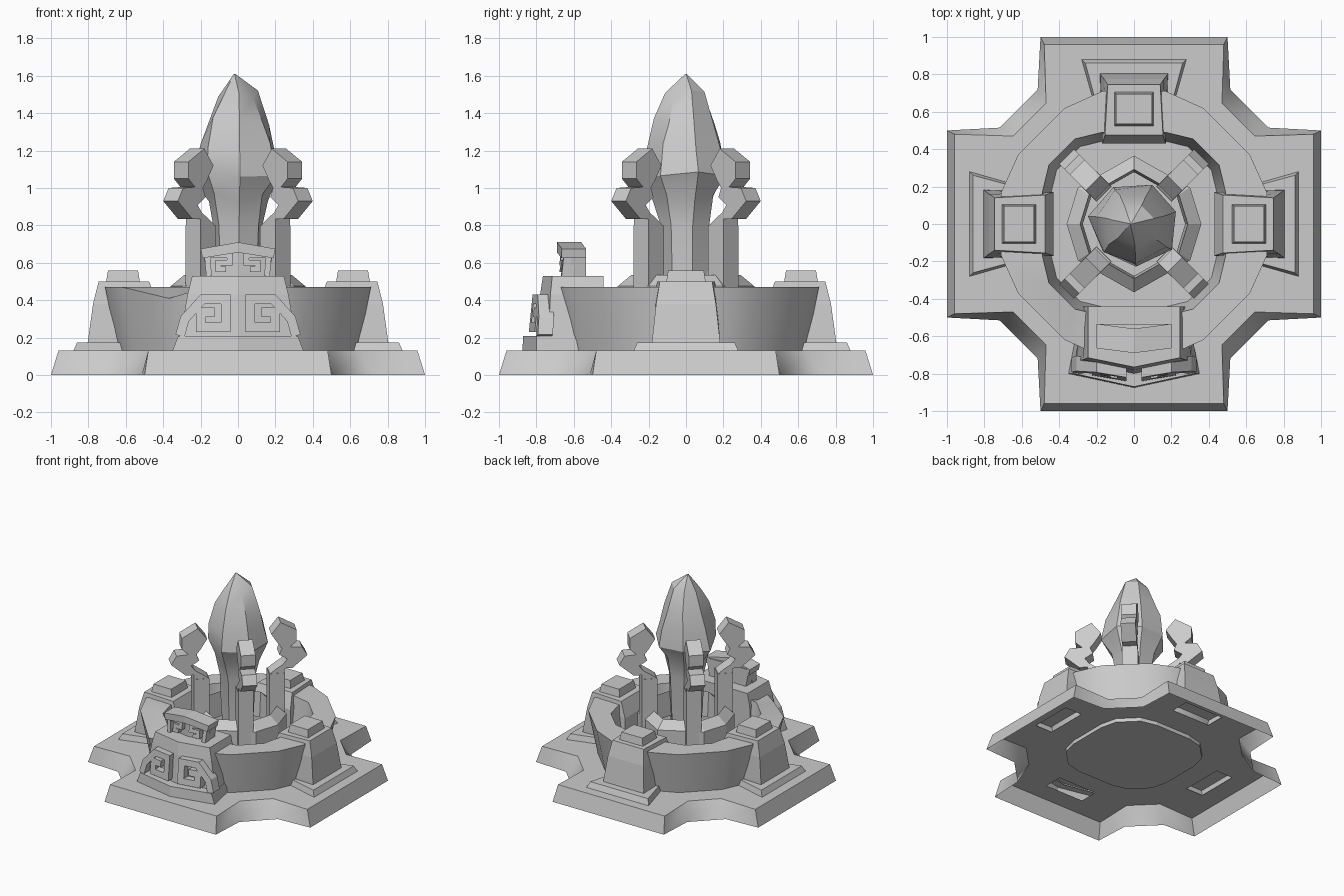
import bpy, bmesh, math, random
from mathutils import Matrix, Vector

if "Cube" in bpy.data.objects:
    bpy.data.objects.remove(bpy.data.objects["Cube"])

random.seed(4)
stone = bpy.data.materials.new("grey_stone")
stone.diffuse_color = (0.6, 0.6, 0.6, 1)
stone.use_nodes = True
stone.node_tree.nodes["Principled BSDF"].inputs["Base Color"].default_value = stone.diffuse_color


def finish(name, bm, smooth=None, rot=0.0):
    if rot:
        bm.transform(Matrix.Rotation(rot, 4, 'Z'))
    bmesh.ops.recalc_face_normals(bm, faces=bm.faces)
    me = bpy.data.meshes.new(name)
    bm.to_mesh(me)
    bm.free()
    me.materials.append(stone)
    ob = bpy.data.objects.new(name, me)
    bpy.context.collection.objects.link(ob)
    if smooth:
        bpy.context.view_layer.objects.active = ob
        ob.select_set(True)
        bpy.ops.object.shade_smooth_by_angle(angle=math.radians(smooth))
        ob.select_set(False)
    return ob


def loft(name, rings, bottom=True, top=True, closed=False, smooth=None, rot=0.0):
    """Skin a list of equal-length point loops."""
    bm = bmesh.new()
    vs = [[bm.verts.new(p) for p in r] for r in rings]
    pairs = list(zip(vs, vs[1:])) + ([(vs[-1], vs[0])] if closed else [])
    n = len(vs[0])
    for a, b in pairs:
        for i in range(n):
            j = (i + 1) % n
            bm.faces.new((a[i], a[j], b[j], b[i]))
    if not closed:
        if bottom:
            bm.faces.new(vs[0][::-1])
        if top:
            bm.faces.new(vs[-1])
    return finish(name, bm, smooth, rot)


def quad4(pts):
    """Repeat first-quadrant points around the four quarters."""
    out = []
    for k in range(4):
        for x, y in pts:
            for _ in range(k):
                x, y = -y, x
            out.append((x, y))
    return out


def at(pts, z, s=1.0):
    return [(x * s, y * s, z) for x, y in pts]


def rect(x0, x1, w0, w1, z):
    """Trapezoid: half width w0 at x0, w1 at x1."""
    return [(x0, -w0, z), (x1, -w1, z), (x1, w1, z), (x0, w0, z)]


# Cross-shaped base, open underneath, with openings below the pool and buttresses
foot = quad4([(1, -.5), (1, .5), (.72, .515), (.515, .72)])
head = quad4([(.96, -.48), (.96, .48), (.645, .47), (.47, .645)])
loft("base", [at(foot, 0), at(head, .13)], bottom=False, top=False, smooth=50)

outer = quad4([(.71, .17), (.62, .37), (.37, .62), (.17, .71)])
inner = quad4([(.49, .17), (.455, .315), (.315, .455), (.17, .49)])
sump = [(x * .91, y * .91) for x, y in inner]
slots = [quad4([(.65, -.17), (.65, .17), (.80, .17), (.80, -.17)])[i:i + 4] for i in (0, 4, 8, 12)]
bm = bmesh.new()
edges = []
for loop in [head, sump] + slots:
    v = [bm.verts.new((x, y, .13)) for x, y in loop]
    edges += [bm.edges.new((v[i], v[i - 1])) for i in range(len(v))]
bmesh.ops.triangle_fill(bm, edges=edges, use_beauty=True)
finish("base_top", bm)

# Pool wall, with one slumped corner at the front left
top_out = at(outer, .47)
k = min(range(16), key=lambda i: (outer[i][0] + .37) ** 2 + (outer[i][1] + .62) ** 2)
top_out[k] = (outer[k][0], outer[k][1], .41)
loft("pool_wall", [at(outer, .13, .905), top_out, at(inner, .47), at(sump, .13)],
     closed=True, smooth=35)
loft("pool_floor", [at(sump, .10), at(sump, .13)])

# Faceted collar around the crystal
collar = [(.36, 0), (.30, .195), (0, .365), (-.30, .195),
          (-.36, 0), (-.30, -.195), (0, -.365), (.30, -.195)]
loft("collar", [at(collar, .34), at(collar, .475), at(collar, .535, .80), at(collar, .34, .76)],
     closed=True)

# Three buttresses: right, back and left
for side, ang in (("right", 0), ("back", math.pi / 2), ("left", math.pi)):
    loft("plinth_" + side, [rect(.60, .88, .20, .28, .13), rect(.60, .86, .19, .26, .175)],
         bottom=False, rot=ang)
    loft("buttress_" + side, [rect(.43, .81, .17, .185, .13), rect(.43, .80, .17, .18, .20),
                              rect(.43, .775, .17, .16, .38), rect(.475, .745, .155, .14, .50)],
         bottom=False, rot=ang)
    loft("cap_" + side, [rect(.525, .705, .105, .105, .50), rect(.535, .695, .095, .095, .56)],
         bottom=False, rot=ang)

# Crystal: seven-sided, irregular, waisted below and pointed above
rings = []
for z, r in ((.13, .09), (.52, .125), (.80, .135), (.95, .165), (1.08, .235),
             (1.22, .215), (1.36, .165), (1.50, .105)):
    j = .0 if z < .9 else .07
    rings.append([(r * (1 + random.uniform(-j, j)) * math.cos(a),
                   r * (1 + random.uniform(-j, j)) * math.sin(a),
                   z + random.uniform(-j, j) * .35)
                  for a in (math.tau * (i + .3) / 7 for i in range(7))])
rings.append([(-.018 + .004 * math.cos(math.tau * i / 7), .004 * math.sin(math.tau * i / 7), 1.61)
              for i in range(7)])
loft("crystal", rings, smooth=30)

# Four diagonal pillars, each carrying a curled hook
hook = [(.23, .80), (.34, .80), (.34, .835), (.40, .835), (.51, .93), (.47, 1.0), (.38, 1.005),
        (.43, 1.05), (.43, 1.14), (.31, 1.21), (.24, 1.12), (.29, 1.04), (.32, 1.0),
        (.30, .95), (.36, .91), (.33, .87), (.27, .83)]
for i in range(4):
    ang = math.pi / 4 + i * math.pi / 2
    loft("pillar_%d" % i, [rect(.225, .34, .0575, .0575, .13), rect(.225, .34, .0575, .0575, .80)],
         rot=ang)
    loft("hook_%d" % i, [[(r, w, z) for r, z in hook] for w in (-.055, .055)], rot=ang)


def wedge(half, mid, end, back, z, bhalf=None):
    """Outline with a V-shaped front: mid at the centre, end at the corners."""
    b = bhalf or half
    return [(-half, end, z), (0, mid, z), (half, end, z), (b, back, z), (-b, back, z)]


# Front shrine block
loft("shrine_plinth", [wedge(.35, -.875, -.80, -.44, .13, .28),
                       wedge(.32, -.87, -.80, -.44, .21, .28)], bottom=False)
loft("shrine_body", [wedge(.31, -.80, -.735, -.44, .20, .28), wedge(.27, -.78, -.725, -.44, .43, .265),
                     wedge(.245, -.765, -.715, -.44, .53, .245)], bottom=False)
loft("shrine_crown", [wedge(.165, -.645, -.615, -.535, .53), wedge(.19, -.645, -.615, -.535, .67)])
bm = bmesh.new()
roof = [(-.20, .675), (0, .71), (.20, .675), (.19, .625), (0, .655), (-.19, .625)]
ring = [[bm.verts.new((x, y + .13 * abs(x), z)) for x, z in roof] for y in (-.69, -.56)]
for a, b in ((0, 1), (1, 2), (2, 3), (3, 4), (4, 5), (5, 0)):
    bm.faces.new((ring[0][a], ring[0][b], ring[1][b], ring[1][a]))
for r in ring:
    bm.faces.new((r[0], r[1], r[4], r[5]))
    bm.faces.new((r[1], r[2], r[3], r[4]))
finish("crown_roof", bm)


def fret(name, path, width, y0, slope, depth):
    """Square spiral band raised from a V-shaped front."""
    for s, side in ((1, "right"), (-1, "left")):
        bm = bmesh.new()
        pts = [Vector(p) for p in path]
        L, R = [], []
        for i, p in enumerate(pts):
            d0 = (p - pts[i - 1]).normalized() if i else (pts[1] - p).normalized()
            d1 = (pts[i + 1] - p).normalized() if i < len(pts) - 1 else d0
            n0, n1 = Vector((-d0.y, d0.x)), Vector((-d1.y, d1.x))
            m = (n0 + n1).normalized()
            m *= width / 2 / m.dot(n0)
            L.append(p + m)
            R.append(p - m)
        secs = []
        for l, r in zip(L, R):
            secs.append([bm.verts.new((s * q.x, y0 + slope * q.x + (q.y - .3) * .1 + d, q.y))
                         for q, d in ((l, 0), (r, 0), (r, depth), (l, depth))])
        for a, b in zip(secs, secs[1:]):
            for i in range(4):
                j = (i + 1) % 4
                bm.faces.new((a[i], a[j], b[j], b[i]))
        bm.faces.new(secs[0])
        bm.faces.new(secs[-1])
        finish(name + "_" + side, bm)


fret("panel_fret", [(.31, .21), (.285, .30), (.19, .405), (.065, .405), (.065, .255),
                    (.20, .255), (.20, .335), (.125, .335)], .05, -.84, .17, .08)
fret("crown_fret", [(.155, .53), (.165, .64), (.045, .64), (.045, .60), (.105, .60),
                    (.105, .565), (.065, .565)], .03, -.71, .13, .06)
